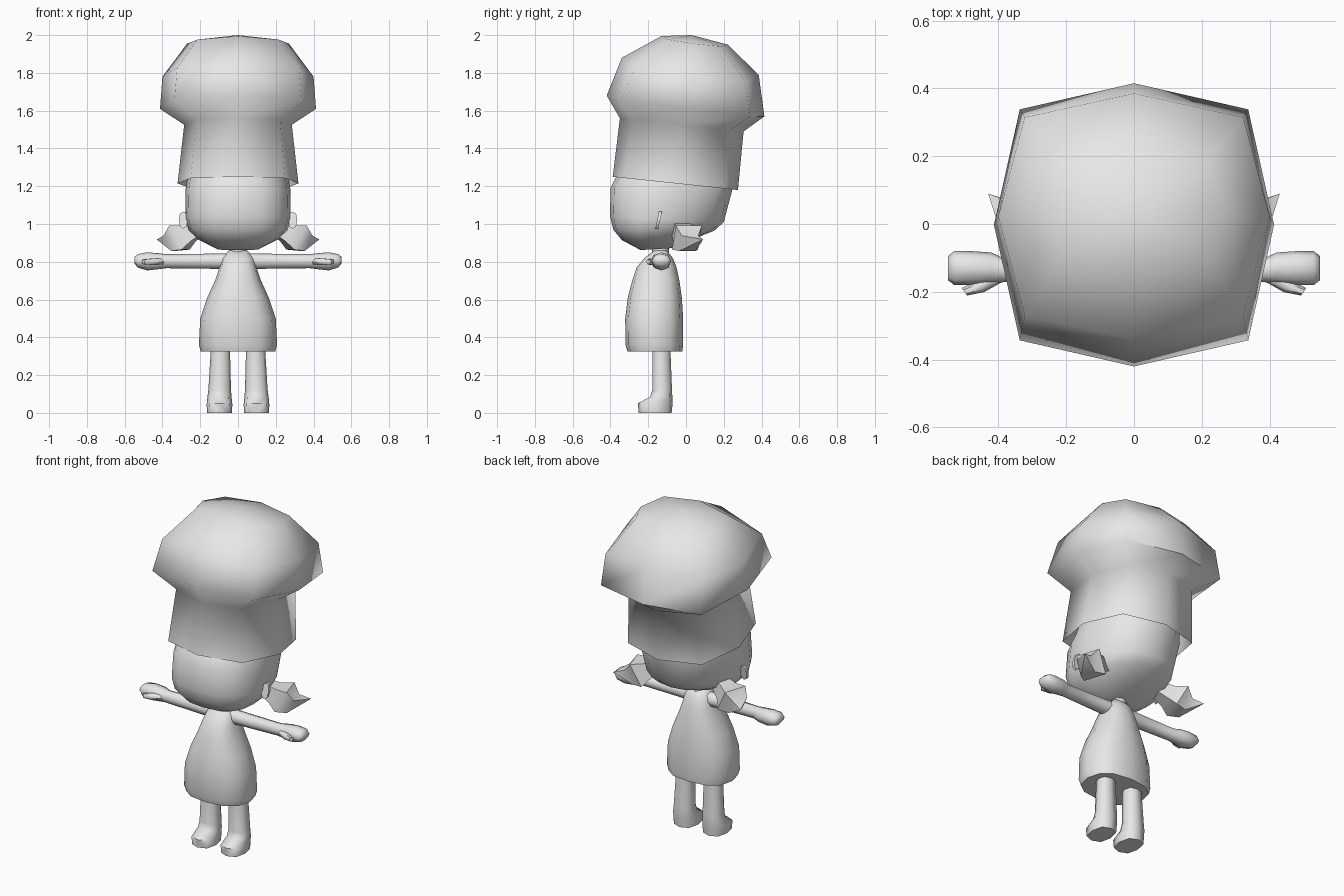
import bpy, bmesh, math
from mathutils import Vector

grey = bpy.data.materials.new("light grey")
grey.diffuse_color = (0.8, 0.8, 0.8, 1)


def ring(c, u, v, n, p, taper=0, sag=0):
    """Rounded-box loop around c, spanned by half-axes u and v.
    taper narrows the +v side, sag lowers the u sides."""
    c, u, v = Vector(c), Vector(u), Vector(v)
    pts = []
    for i in range(n):
        a = 2 * math.pi * i / n
        co, si = math.cos(a), math.sin(a)
        fx = math.copysign(abs(co) ** (2 / p), co)
        fy = math.copysign(abs(si) ** (2 / p), si)
        q = c + u * fx * (1 - taper * max(0, fy)) + v * fy
        q.z -= sag * abs(fx)
        pts.append(q)
    return pts


def level(z_front, z_back, rx, y_front, y_back, n, p, x=0, taper=0, sag=0):
    """Roughly horizontal loop that may tilt from front to back."""
    return ring((x, (y_front + y_back) / 2, (z_front + z_back) / 2), (rx, 0, 0),
                (0, (y_back - y_front) / 2, (z_back - z_front) / 2), n, p, taper, sag)


def loft(name, rings, start=True, end=True, tip=None, mirror=False, angle=60):
    """Skin a series of loops, with flat caps or a pointed tip."""
    bm = bmesh.new()
    loops = [[bm.verts.new(q) for q in r] for r in rings]
    n = len(loops[0])
    for a, b in zip(loops, loops[1:]):
        for i in range(n):
            j = (i + 1) % n
            bm.faces.new((a[i], a[j], b[j], b[i]))
    if start:
        bm.faces.new(loops[0][::-1])
    if tip:
        t = bm.verts.new(tip)
        for i in range(n):
            bm.faces.new((loops[-1][i], loops[-1][(i + 1) % n], t))
    elif end:
        bm.faces.new(loops[-1])
    bmesh.ops.recalc_face_normals(bm, faces=bm.faces[:])
    me = bpy.data.meshes.new(name)
    bm.to_mesh(me)
    bm.free()
    me.materials.append(grey)
    ob = bpy.data.objects.new(name, me)
    bpy.context.collection.objects.link(ob)
    if mirror:
        ob.modifiers.new("mirror", 'MIRROR')
    bpy.ops.object.select_all(action='DESELECT')
    ob.select_set(True)
    bpy.context.view_layer.objects.active = ob
    bpy.ops.object.shade_smooth_by_angle(angle=math.radians(angle))
    return ob


# Puffy hat: band, overhanging crown, shallow peak
loft("hat", [level(*r[:5], 8, r[5], sag=r[6]) for r in (
    (1.25, 1.18, 0.32, -0.388, 0.275, 2.8, 0),
    (1.56, 1.49, 0.285, -0.35, 0.305, 2.8, 0),
    (1.68, 1.57, 0.413, -0.42, 0.415, 3.4, 0.015),
    (1.88, 1.79, 0.40, -0.34, 0.385, 3.2, 0.055),
    (1.995, 1.95, 0.27, -0.13, 0.22, 3.1, 0.018))],
    start=False, tip=(0, 0.03, 2.0), angle=65)

# Head, boxy with a rounded chin and a narrower back
loft("head", [level(*r[:5], 16, r[5], taper=r[6]) for r in (
    (0.862, 0.872, 0.11, -0.24, -0.08, 2.4, 0.2),
    (0.915, 0.92, 0.21, -0.34, 0.04, 2.5, 0.3),
    (0.97, 0.965, 0.262, -0.385, 0.15, 2.6, 0.3),
    (1.04, 1.01, 0.28, -0.402, 0.20, 2.6, 0.25),
    (1.19, 1.18, 0.277, -0.40, 0.245, 2.5, 0.12),
    (1.245, 1.20, 0.272, -0.372, 0.25, 2.3, 0.1),
    (1.31, 1.27, 0.26, -0.335, 0.25, 2.3, 0.1))])

# Neck
loft("neck", [level(z, z, 0.045, -0.18, -0.09, 8, 2) for z in (0.82, 0.90)])

# Dress with a closed underside
loft("dress", [level(z, z, rx, yf, yb, 12, 2.5) for z, rx, yf, yb in (
    (0.325, 0.197, -0.31, -0.02),
    (0.36, 0.207, -0.32, -0.015),
    (0.50, 0.20, -0.322, -0.015),
    (0.61, 0.163, -0.308, -0.022),
    (0.70, 0.122, -0.285, -0.035),
    (0.77, 0.098, -0.262, -0.05),
    (0.82, 0.085, -0.22, -0.07),
    (0.86, 0.05, -0.17, -0.10))])

# Arms with mitten hands and thumbs
loft("arms", [ring((x, y, z), (0, ry, 0), (0, 0, rz), 8, 2.2) for x, y, z, ry, rz in (
    (0.05, -0.14, 0.803, 0.045, 0.042),
    (0.14, -0.14, 0.803, 0.040, 0.040),
    (0.38, -0.137, 0.803, 0.034, 0.037),
    (0.42, -0.13, 0.803, 0.046, 0.042),
    (0.48, -0.13, 0.802, 0.050, 0.048),
    (0.53, -0.13, 0.805, 0.050, 0.036),
    (0.548, -0.13, 0.808, 0.036, 0.018))], mirror=True)
loft("thumbs", [ring((x, y, 0.80), (0.008, ry, 0), (0, 0, rz), 6, 2) for x, y, ry, rz in (
    (0.40, -0.155, 0.018, 0.018),
    (0.45, -0.183, 0.018, 0.020),
    (0.50, -0.20, 0.011, 0.014))], mirror=True)

# Legs with wedge-shaped feet
loft("legs", [level(zf, zb, rx, yf, yb, 8, 2.6, x) for zf, zb, rx, yf, yb, x in (
    (0.0, 0.0, 0.066, -0.25, -0.076, 0.098),
    (0.05, 0.04, 0.068, -0.255, -0.072, 0.098),
    (0.085, 0.08, 0.064, -0.19, -0.072, 0.098),
    (0.12, 0.12, 0.060, -0.178, -0.074, 0.097),
    (0.40, 0.40, 0.048, -0.178, -0.085, 0.092))], mirror=True)

# Thin ears
loft("ears", [ring((0.29, y, 1.02), (0.024, 0, 0), (0, 0.010, 0.046), 8, 2.2)
              for y in (-0.153, -0.137)], mirror=True)

# Four-sided flared pigtails ending in a pointed flick
d = Vector((0.8, 0.25, -0.45)).normalized()
u = d.cross(Vector((0, 0, 1))).normalized()
v = d.cross(u)
loft("pigtails", [ring(c, (u + v) * r, (u - v) * r, 4, 2) for c, r in (
    ((0.19, -0.04, 0.985), 0.035),
    ((0.26, -0.015, 0.95), 0.048),
    ((0.31, 0.005, 0.928), 0.072),
    ((0.36, 0.015, 0.898), 0.046))], tip=(0.43, 0.09, 0.918), mirror=True, angle=40)
